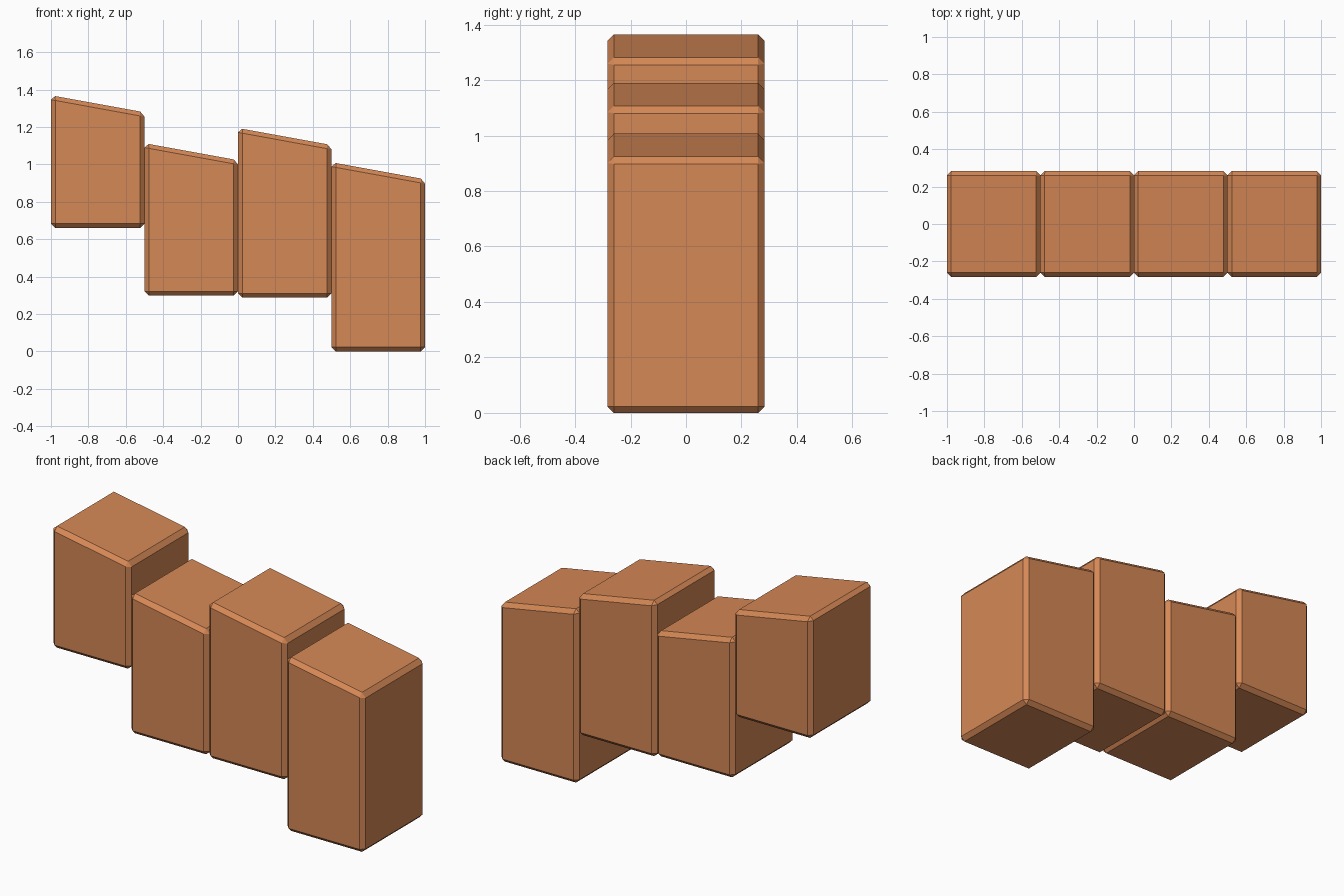
import bpy
import bmesh

cube = bpy.data.objects.get("Cube")
if cube:
    bpy.data.objects.remove(cube, do_unlink=True)

# Single terracotta colour
COLOUR = (0.665, 0.246, 0.092, 1.0)
clay = bpy.data.materials.new("terracotta")
clay.use_nodes = True
clay.diffuse_color = COLOUR
bsdf = clay.node_tree.nodes["Principled BSDF"]
bsdf.inputs["Base Color"].default_value = COLOUR
bsdf.inputs["Roughness"].default_value = 0.8

WIDTH, HALF_DEPTH, BEVEL = 0.5, 0.283, 0.023
TOP_DROP = 0.091  # fall of the sloping top across one block


def make_block(name, left, bottom, top):
    """Chamfered block whose top slopes down towards +x."""
    right = left + WIDTH
    profile = [(left, bottom), (right, bottom), (right, top - TOP_DROP), (left, top)]
    bm = bmesh.new()
    front = bm.faces.new([bm.verts.new((x, -HALF_DEPTH, z)) for x, z in profile])
    back = bmesh.ops.extrude_face_region(bm, geom=[front])
    verts = [v for v in back["geom"] if isinstance(v, bmesh.types.BMVert)]
    bmesh.ops.translate(bm, verts=verts, vec=(0, 2 * HALF_DEPTH, 0))
    bmesh.ops.recalc_face_normals(bm, faces=bm.faces)
    bmesh.ops.bevel(bm, geom=bm.edges[:], offset=BEVEL, offset_type='OFFSET',
                    segments=1, profile=0.5, affect='EDGES')
    mesh = bpy.data.meshes.new(name)
    bm.to_mesh(mesh)
    bm.free()
    mesh.materials.append(clay)
    obj = bpy.data.objects.new(name, mesh)
    bpy.context.collection.objects.link(obj)
    return obj


# Four staggered blocks in a row: name, left x, bottom z, high top z
for block in [("outer_right_block", -1.0, 0.66, 1.369),
              ("inner_right_block", -0.5, 0.298, 1.113),
              ("inner_left_block", 0.0, 0.287, 1.194),
              ("outer_left_block", 0.5, 0.0, 1.011)]:
    make_block(*block)
